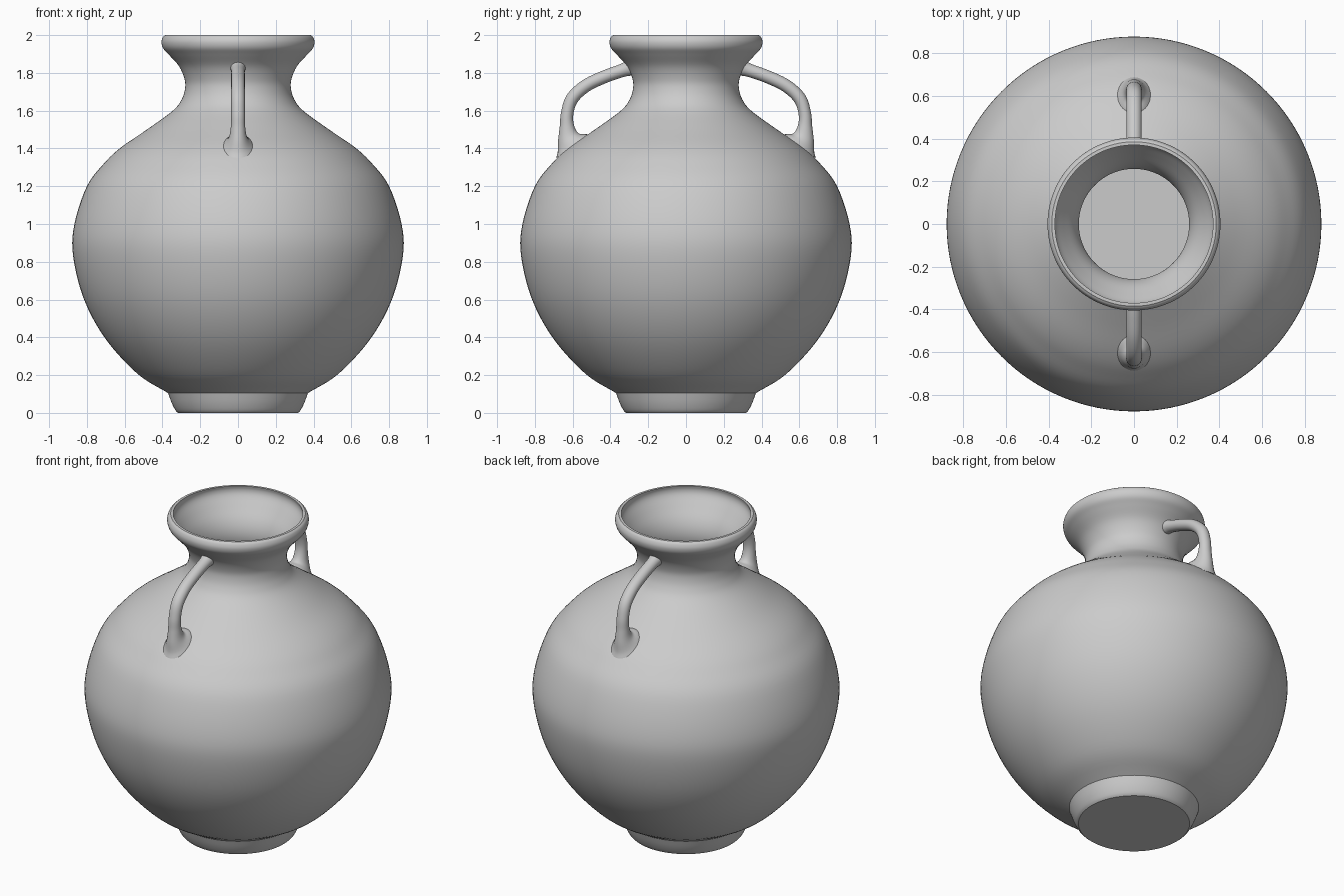
import bpy, bmesh, math
from mathutils import Vector

if "Cube" in bpy.data.objects:
    bpy.data.objects.remove(bpy.data.objects["Cube"])


def smooth_path(pts, steps):
    """Catmull-Rom resampling of a list of equal-length tuples."""
    v = [Vector(p) for p in pts]
    v = [2 * v[0] - v[1]] + v + [2 * v[-1] - v[-2]]
    out = []
    for i in range(1, len(v) - 2):
        a, b, c, d = v[i - 1:i + 3]
        for k in range(steps):
            t = k / steps
            out.append(0.5 * (2 * b + (c - a) * t + (2 * a - 5 * b + 4 * c - d) * t * t
                              + (3 * b - a - 3 * c + d) * t ** 3))
    return out + [v[-2]]


def skin(name, rings, sharp):
    """Join rings of points into a closed, capped, smooth-shaded object."""
    bm = bmesh.new()
    loops = [[bm.verts.new(p) for p in ring] for ring in rings]
    n = len(loops[0])
    for lo, hi in zip(loops, loops[1:]):
        for j in range(n):
            k = (j + 1) % n
            bm.faces.new((lo[j], lo[k], hi[k], hi[j]))
    bm.faces.new(loops[0][::-1])
    bm.faces.new(loops[-1])
    bmesh.ops.recalc_face_normals(bm, faces=bm.faces)
    me = bpy.data.meshes.new(name)
    bm.to_mesh(me)
    bm.free()
    me.shade_smooth()
    me.set_sharp_from_angle(angle=math.radians(sharp))
    ob = bpy.data.objects.new(name, me)
    bpy.context.collection.objects.link(ob)
    return ob


# Vase: (radius, height) profile pieces, meeting at sharp corners
foot = [(0.318, 0), (0.332, 0.015), (0.352, 0.055), (0.37, 0.105)]
outside = [(0.37, 0.105), (0.53, 0.205), (0.70, 0.39), (0.815, 0.60), (0.873, 0.83),
           (0.866, 1.0), (0.80, 1.2), (0.71, 1.32), (0.62, 1.405), (0.475, 1.505),
           (0.345, 1.60), (0.298, 1.66), (0.28, 1.72), (0.284, 1.77), (0.312, 1.835),
           (0.365, 1.895), (0.396, 1.93), (0.405, 1.962), (0.398, 1.988), (0.385, 2.0)]
inside = [(0.37, 2.0), (0.374, 1.975), (0.365, 1.945), (0.33, 1.895), (0.285, 1.83),
          (0.262, 1.77), (0.26, 1.71), (0.28, 1.645), (0.33, 1.57), (0.45, 1.475),
          (0.59, 1.375), (0.76, 1.19), (0.825, 1.0), (0.832, 0.83), (0.77, 0.60),
          (0.65, 0.40), (0.48, 0.22), (0.30, 0.12)]
profile = (smooth_path(foot, 3)[:-1] + smooth_path(outside, 5) + smooth_path(inside, 4))
SEG = 128
rings = [[(r * math.cos(2 * math.pi * j / SEG), r * math.sin(2 * math.pi * j / SEG), z)
          for j in range(SEG)] for r, z in profile]
skin("vase_body", rings, 22)

# Handle: (y, z, half width across x, half thickness), flaring into the shoulder
spine = smooth_path([(0.30, 1.826, 0.04, 0.042), (0.34, 1.812, 0.036, 0.035),
                     (0.43, 1.78, 0.036, 0.034), (0.53, 1.732, 0.036, 0.034),
                     (0.602, 1.665, 0.036, 0.034), (0.629, 1.585, 0.036, 0.033),
                     (0.63, 1.515, 0.038, 0.039), (0.619, 1.455, 0.05, 0.062),
                     (0.592, 1.408, 0.085, 0.112)], 6)
tube = []
for i, (y, z, a, b) in enumerate(spine):
    p, q = spine[max(i - 1, 0)], spine[min(i + 1, len(spine) - 1)]
    d = Vector((q[0] - p[0], q[1] - p[1])).normalized()
    tube.append([(a * math.cos(t), y - d.y * b * math.sin(t), z + d.x * b * math.sin(t))
                 for t in (2 * math.pi * j / 24 for j in range(24))])
handles = skin("handles", tube, 50)
mirror = handles.modifiers.new("mirror", 'MIRROR')
mirror.use_axis = (False, True, False)
